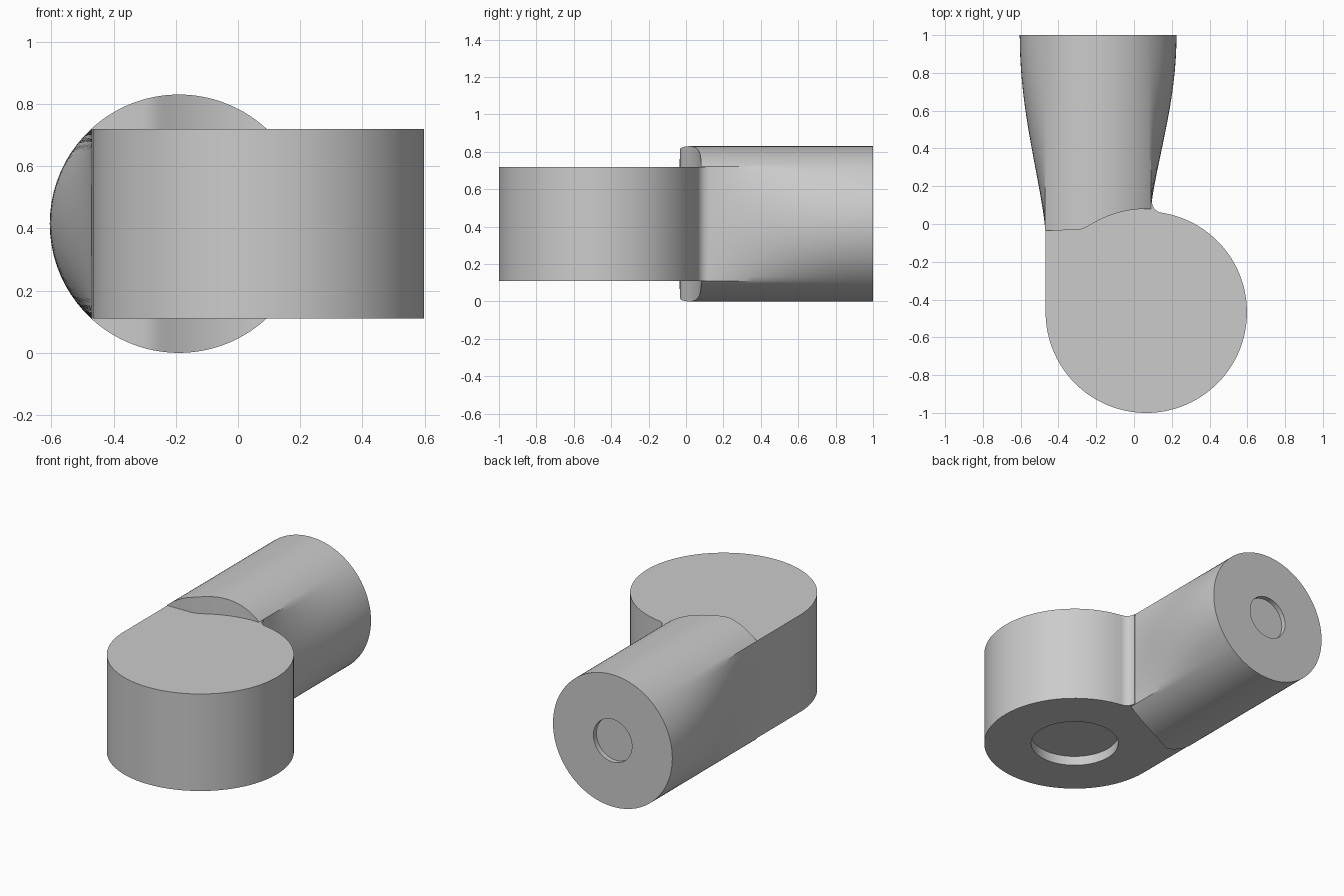
import bpy, bmesh
from math import sin, cos, pi, sqrt, acos, atan2

if "Cube" in bpy.data.objects:
    bpy.data.objects.remove(bpy.data.objects["Cube"])

grey = bpy.data.materials.new("plain grey")
grey.use_nodes = True
grey.diffuse_color = (0.6, 0.6, 0.6, 1)
grey.node_tree.nodes["Principled BSDF"].inputs["Base Color"].default_value = (0.6, 0.6, 0.6, 1)

HUB_X, HUB_Y, HUB_R = 0.065, -0.467, 0.533
LOW, HIGH = 0.11, 0.72
ARM_X, ARM_Z, ARM_R, HALF_FLAT = -0.19, 0.415, 0.415, 0.28


def make_object(name, bm):
    bmesh.ops.recalc_face_normals(bm, faces=bm.faces)
    mesh = bpy.data.meshes.new(name)
    bm.to_mesh(mesh)
    bm.free()
    mesh.materials.append(grey)
    obj = bpy.data.objects.new(name, mesh)
    bpy.context.collection.objects.link(obj)
    return obj


def activate(obj):
    bpy.ops.object.select_all(action="DESELECT")
    obj.select_set(True)
    bpy.context.view_layer.objects.active = obj


def smooth(obj):
    activate(obj)
    bpy.ops.object.shade_smooth_by_angle(angle=pi / 6)


def extrude_profile(name, points, low, high):
    bm = bmesh.new()
    face = bm.faces.new([bm.verts.new((x, y, low)) for x, y in points])
    new = bmesh.ops.extrude_face_region(bm, geom=[face], use_keep_orig=True)
    for v in new["geom"]:
        if isinstance(v, bmesh.types.BMVert):
            v.co.z = high
    return make_object(name, bm)


def arc(x, y, r, start, end, steps):
    angles = [start + (end - start) * i / steps for i in range(steps + 1)]
    return [(x + r * cos(a), y + r * sin(a)) for a in angles]


# Hub: round drum with a straight left side and a small fillet on the other
fillet_r, wall_x = 0.06, 0.095
fx = wall_x + fillet_r
fy = HUB_Y + sqrt((HUB_R + fillet_r) ** 2 - (fx - HUB_X) ** 2)
touch = atan2(fy - HUB_Y, fx - HUB_X)
profile = arc(HUB_X, HUB_Y, HUB_R, pi, 2 * pi + touch, 96)
profile += arc(fx, fy, fillet_r, pi + touch, pi, 10)[1:]
profile += [(0.05, fy), (-0.45, 0.0), (HUB_X - HUB_R, -0.03)]
hub = extrude_profile("hub", profile, LOW, HIGH)

# Shallow round recess under the hub
cutter = extrude_profile("recess_cutter", arc(HUB_X, HUB_Y, 0.257, 0, 2 * pi, 64)[:-1],
                         LOW - 0.1, LOW + 0.06)
cutter.hide_render = True
cut = hub.modifiers.new("recess", "BOOLEAN")
cut.operation, cut.solver, cut.object = "DIFFERENCE", "EXACT", cutter
activate(hub)
bpy.ops.object.modifier_apply(modifier=cut.name)
bpy.data.objects.remove(cutter)
smooth(hub)

# Arm: flat-sided section at the hub, swelling to a full circle at the back
corner = acos(HALF_FLAT / ARM_R)
SIDE, CAP = 20, 40
angles = [-corner + 2 * corner * i / SIDE for i in range(SIDE)]
angles += [corner + (pi - 2 * corner) * i / CAP for i in range(CAP)]
angles += [a + pi for a in angles]


def shoulder(x):
    """Front edge of the arm, wrapped round the hub."""
    around = HUB_Y + sqrt(0.55 ** 2 - min(0.3, (x - HUB_X) ** 2))
    gap = around + 0.03
    return -0.03 + (gap + sqrt(gap * gap + 0.0004)) / 2 - 0.004


def section(u):
    swell = sin(pi / 2 * u) ** 1.3
    points = []
    for a in angles:
        x = ARM_R * cos(a)
        flat = max(-HALF_FLAT, min(HALF_FLAT, x))
        start = shoulder(ARM_X + flat)
        points.append((ARM_X + flat + (x - flat) * swell,
                       start + (1 - start) * u, ARM_Z + ARM_R * sin(a)))
    return points


def disc(r, y):
    return [(ARM_X + r * cos(a), y, ARM_Z + r * sin(a)) for a in angles]


bm = bmesh.new()
sections = [section(i / 24) for i in range(25)] + [disc(0.134, 1), disc(0.134, 0.97)]
rings = [[bm.verts.new(p) for p in s] for s in sections]
n = len(angles)
for near, far in zip(rings, rings[1:]):
    for i in range(n):
        j = (i + 1) % n
        bm.faces.new((near[i], near[j], far[j], far[i]))
bm.faces.new(rings[-1])

# Close the front of the arm with upright strips from its top to its bottom
front = rings[0]
for i in range(CAP):
    top = SIDE + i
    low = n - i
    bm.faces.new((front[top], front[top + 1], front[low - 1], front[low % n]))
smooth(make_object("arm", bm))
